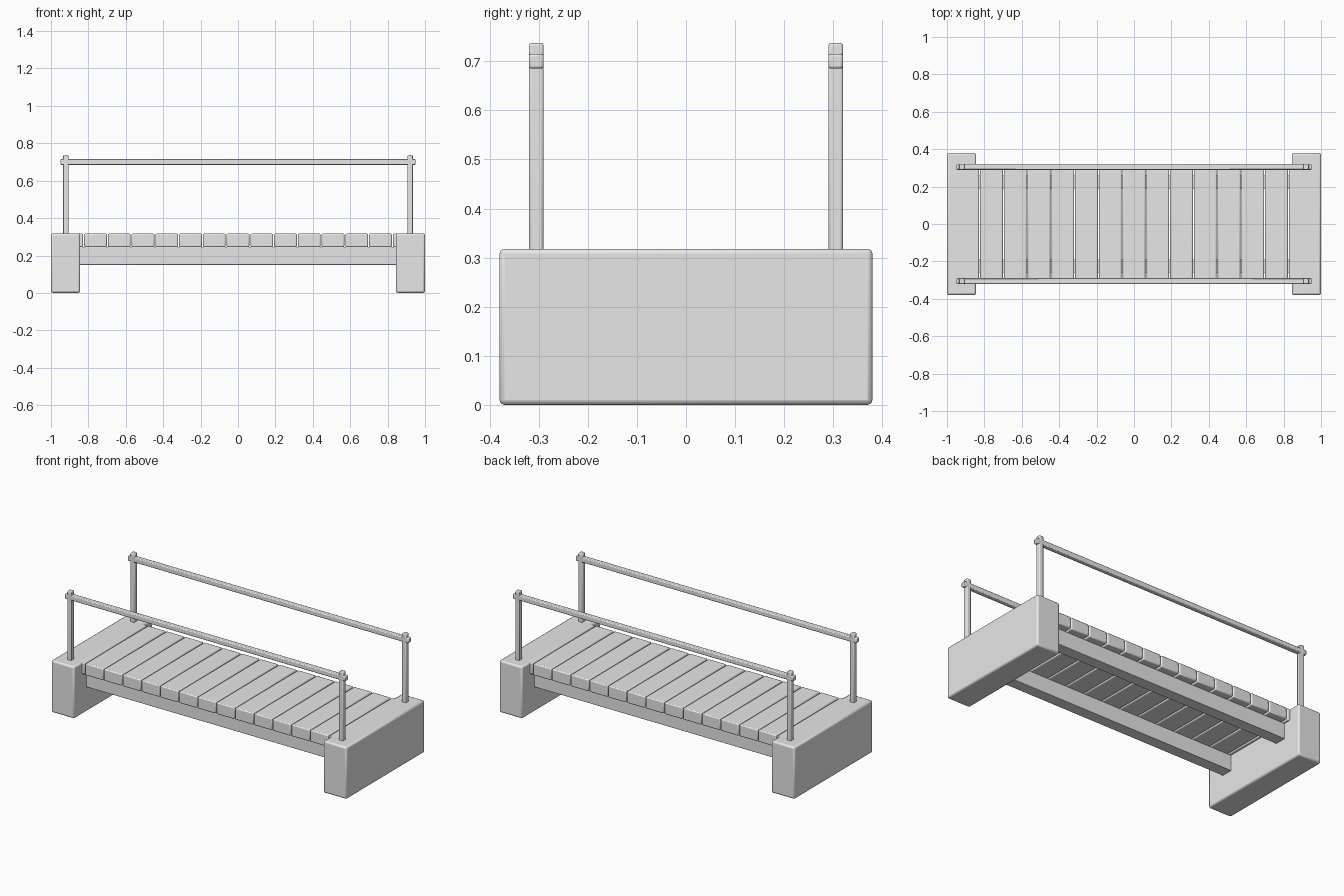
import bpy

if "Cube" in bpy.data.objects:
    bpy.data.objects.remove(bpy.data.objects["Cube"])

grey = bpy.data.materials.new("plain grey")
grey.diffuse_color = (0.8, 0.8, 0.8, 1)
grey.use_nodes = True
grey.node_tree.nodes["Principled BSDF"].inputs["Base Color"].default_value = grey.diffuse_color


def box(name, x, y, z, bevel):
    """Bevelled box given its (low, high) range on each axis."""
    ranges = (x, y, z)
    bpy.ops.mesh.primitive_cube_add(size=1, location=[(a + b) / 2 for a, b in ranges])
    ob = bpy.context.object
    ob.name = name
    ob.scale = [b - a for a, b in ranges]
    bpy.ops.object.transform_apply(location=False, rotation=False, scale=True)
    ob.data.materials.append(grey)
    mod = ob.modifiers.new("soft edges", 'BEVEL')
    mod.width = bevel
    mod.segments = 2
    bpy.ops.object.shade_smooth_by_angle()
    return ob


def around(centre, width):
    return (centre - width / 2, centre + width / 2)


# End blocks
for side, label in ((-1, "left"), (1, "right")):
    box(label + "_end_block", around(side * 0.922, 0.156), (-0.38, 0.38), (0, 0.318), 0.01)

# Long beams under the deck
for side, label in ((-1, "front"), (1, "back")):
    box(label + "_beam", (-0.86, 0.86), around(side * 0.225, 0.07), (0.15, 0.246), 0.002)

# Deck planks, the outermost pair tucked into the end blocks
for i in range(-7, 8):
    box(f"plank_{i + 8}", around(i * 0.127, 0.121), (-0.305, 0.305), (0.245, 0.317), 0.006)

# Railings: two posts and one handrail on each side
for side, label in ((-1, "front"), (1, "back")):
    y = around(side * 0.305, 0.03)
    for end, end_label in ((-1, "left"), (1, "right")):
        box(f"{label}_{end_label}_post", around(end * 0.92, 0.029), y, (0.30, 0.737), 0.005)
    box(label + "_handrail", (-0.95, 0.95), y, (0.685, 0.715), 0.005)
